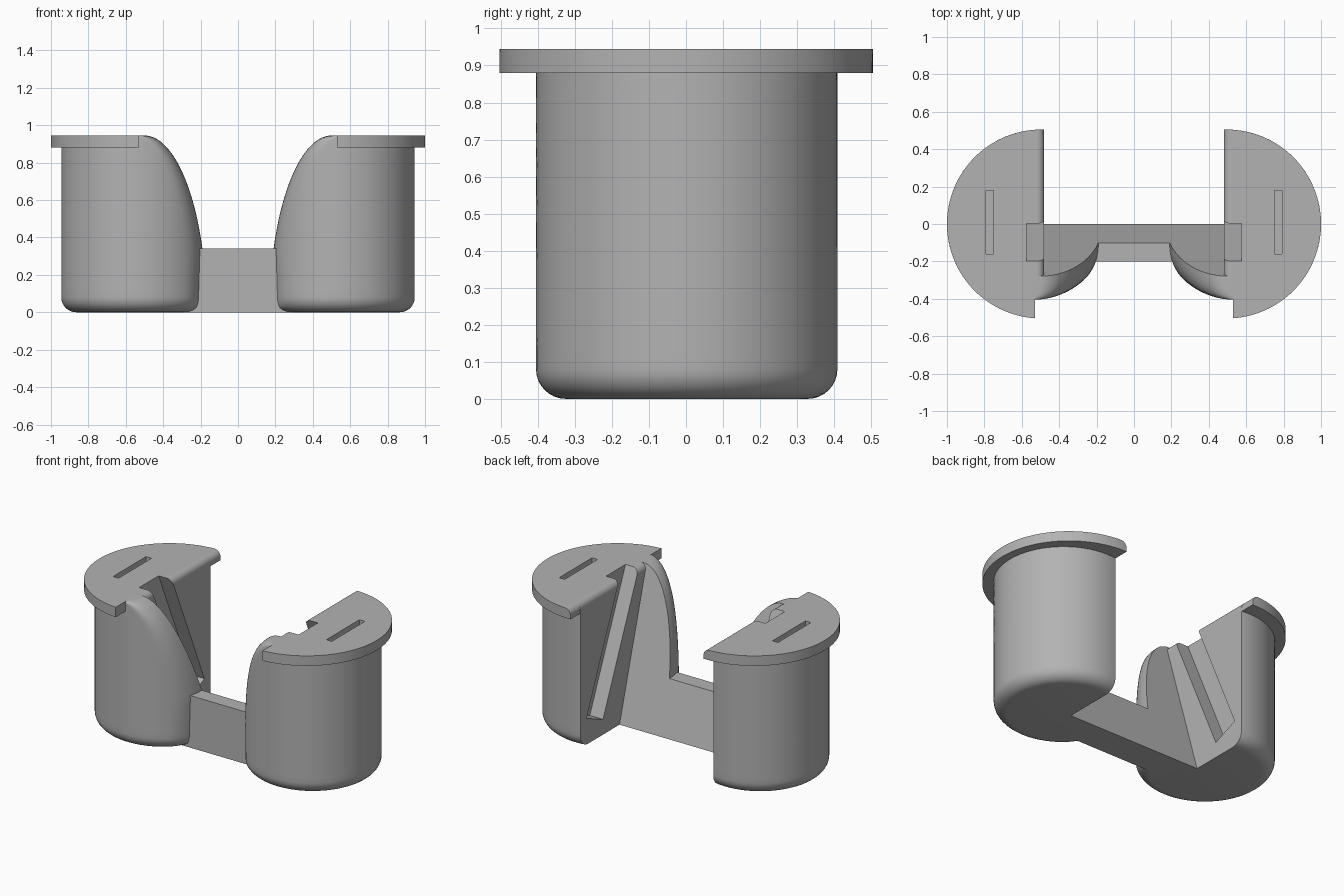
import bpy, bmesh, math

if "Cube" in bpy.data.objects:
    bpy.data.objects.remove(bpy.data.objects["Cube"])

H = 0.945          # overall height
LEAN = 0.295       # lean of the inner face of each front wing
CX, CR = 0.54, 0.405

mat = bpy.data.materials.new("mid grey")
mat.diffuse_color = (0.45, 0.45, 0.45, 1)
mat.use_nodes = True
mat.node_tree.nodes["Principled BSDF"].inputs["Base Color"].default_value = mat.diffuse_color


def make(name, bm):
    bmesh.ops.recalc_face_normals(bm, faces=bm.faces)
    me = bpy.data.meshes.new(name)
    bm.to_mesh(me)
    bm.free()
    ob = bpy.data.objects.new(name, me)
    bpy.context.collection.objects.link(ob)
    me.materials.append(mat)
    return ob


def loft(name, rings):
    """Closed solid through rings with equal point counts."""
    bm = bmesh.new()
    vs = [[bm.verts.new(p) for p in r] for r in rings]
    n = len(vs[0])
    for a, b in zip(vs, vs[1:]):
        for i in range(n):
            j = (i + 1) % n
            bm.faces.new((a[i], a[j], b[j], b[i]))
    bm.faces.new(vs[0])
    bm.faces.new(vs[-1])
    return make(name, bm)


def prism_x(name, profile, x0, x1):
    return loft(name, [[(x, y, z) for y, z in profile] for x in (x0, x1)])


def boolean(ob, other, op):
    m = ob.modifiers.new(op, 'BOOLEAN')
    m.operation, m.object, m.solver = op, other, 'EXACT'
    bpy.context.view_layer.objects.active = ob
    bpy.ops.object.modifier_apply(modifier=m.name)
    bpy.data.objects.remove(other)


def inner_x(z):
    """Flat inner side with a rounded top edge."""
    t = min(1, max(0, (z - 0.905) / 0.04))
    return 0.48 + 0.04 * (1 - math.sqrt(1 - t * t))


def cup_ring(z):
    r = CR
    if z < 0.08:                                  # rounded foot
        r -= 0.08 - math.sqrt(0.08 ** 2 - (0.08 - z) ** 2)
    xin, yb = inner_x(z), -LEAN * z
    # wing edge sweeps outward with height
    tip = 0.5 - 0.332 * math.sqrt(max(0, 1 - (z / H) ** 2))
    tip = max(tip, 0.187, CX - r + 0.03)
    x2 = tip + 0.1 - 0.03 * z
    a0 = math.acos((xin - CX) / r)
    a1 = -math.acos((x2 - CX) / r)
    pts = [(CX + r * math.cos(a), r * math.sin(a))
           for a in (a0 + (a1 - a0) * i / 64 for i in range(65))]
    # rounded wing edge, tangent to the cup wall
    y2 = pts[-1][1]
    y1 = min(yb - 0.01, y2 - (x2 - CX) / y2 * (tip - x2))
    for i in range(1, 11):
        t = i / 10
        pts.append(((1 - t) ** 2 * x2 + 2 * t * (1 - t) * tip + t * t * tip,
                    (1 - t) ** 2 * y2 + 2 * t * (1 - t) * y1 + t * t * yb))
    pts.append((xin, yb))
    return [(x, y + 0.004 * (y > 0), z) for x, y in pts]


def flange_ring(z):
    c, r, cut, xin = 0.495, 0.505, 0.53, inner_x(z) + 0.0005
    a0, a1 = math.acos((xin - c) / r), -math.acos((cut - c) / r)
    pts = [(c + r * math.cos(a), r * math.sin(a), z)
           for a in (a0 + (a1 - a0) * i / 64 for i in range(65))]
    return pts + [(cut, -0.27, z), (xin, -0.27, z)]


# Cup body with front wing
foot = [0.08 * (1 - math.cos(math.pi / 2 * i / 8)) for i in range(9)]
wall = [0.08 + 0.825 * i / 24 for i in range(1, 25)]
lip = [0.905 + 0.04 * math.sin(math.pi / 2 * i / 8) for i in range(1, 9)]
cup = loft("cup", [cup_ring(z) for z in foot + wall + lip])

# Rim flange
boolean(cup, loft("rim", [flange_ring(z) for z in [0.88, 0.905] + lip]), 'UNION')

# Leaning slot in the inner side
k = 0.435
slot = [(0.17, 0.10), (0.34, 0.17), (0.34 - k * 0.93, 1.10), (0.17 - k, 1.10)]
boolean(cup, prism_x("slot_cutter", slot, 0.3, 0.575), 'DIFFERENCE')

# Narrow slit in the top
slit = [(-0.16, 0.84), (0.18, 0.84), (0.18, 1.0), (-0.16, 1.0)]
boolean(cup, prism_x("slit_cutter", slit, 0.75, 0.79), 'DIFFERENCE')

# Matching cup on the other side
m = cup.modifiers.new("mirror", 'MIRROR')
m.use_mirror_merge = False
bpy.ops.object.modifier_apply(modifier=m.name)
cup.name = "cups"

# Connecting bar with a leaning back
bar = prism_x("connecting_bar",
              [(0, 0), (-0.2, 0), (-0.2, 0.34), (-LEAN * 0.34, 0.34)], -0.4, 0.4)

# Smooth shading with crisp edges
bpy.ops.object.select_all(action='DESELECT')
cup.select_set(True)
bpy.context.view_layer.objects.active = cup
bpy.ops.object.shade_smooth_by_angle(angle=math.radians(30))
